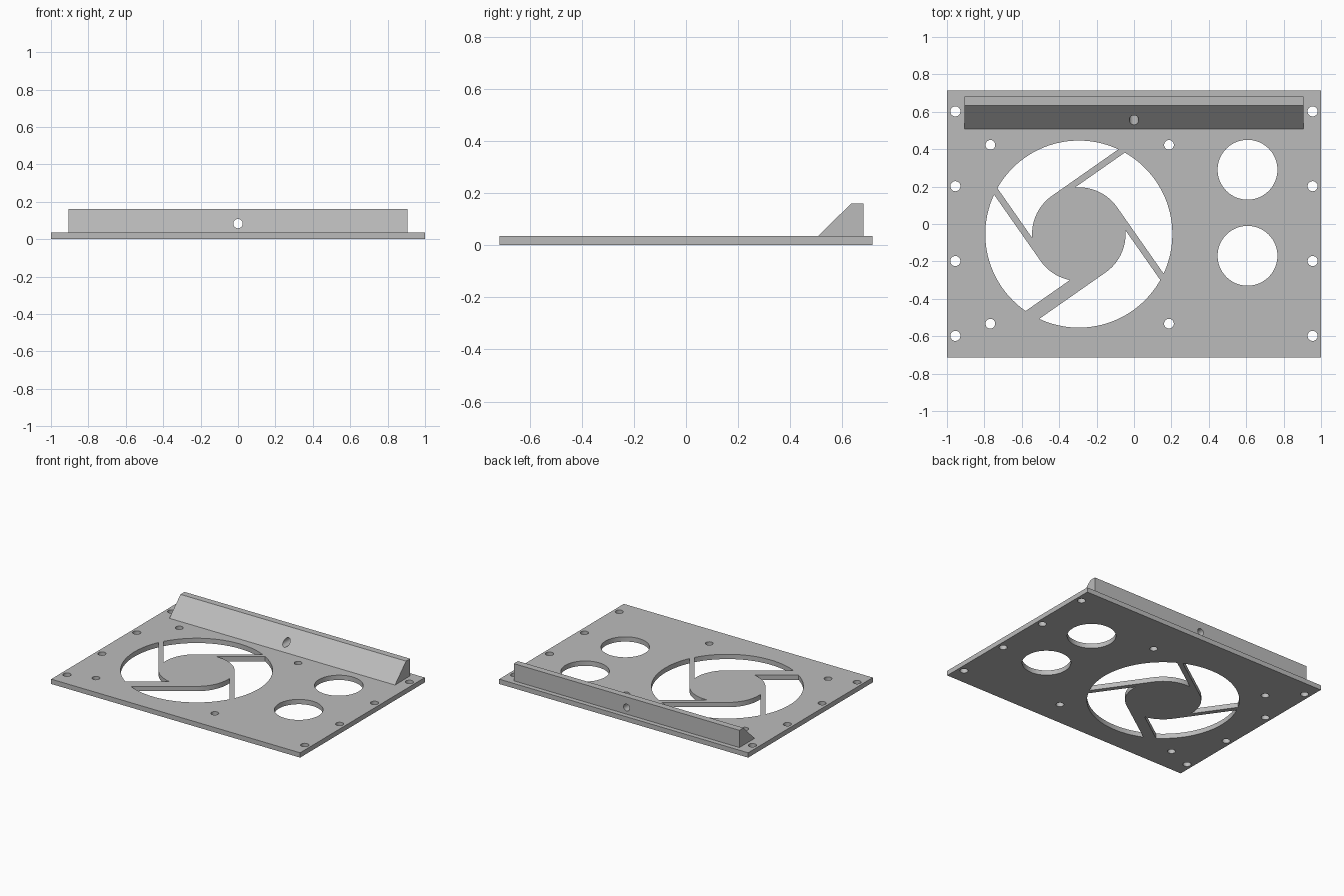
import bpy, bmesh, math
from mathutils import Vector

if "Cube" in bpy.data.objects:
    bpy.data.objects.remove(bpy.data.objects["Cube"])

grey = bpy.data.materials.new("plain grey")
grey.diffuse_color = (0.5, 0.5, 0.5, 1)
grey.use_nodes = True
grey.node_tree.nodes["Principled BSDF"].inputs["Base Color"].default_value = grey.diffuse_color

THICK = 0.035
FAN = Vector((-0.295, -0.054))
R_OUT, R_HUB = 0.5, 0.25


def circle(cx, cy, r, n):
    return [(cx + r * math.cos(2 * math.pi * i / n), cy + r * math.sin(2 * math.pi * i / n))
            for i in range(n)]


def arc(r, a, b, n):
    return [(FAN.x + r * math.cos(a + (b - a) * i / n), FAN.y + r * math.sin(a + (b - a) * i / n))
            for i in range(n + 1)]


def fan_window(a, width_next):
    """Opening from the tangent edge of the spoke at angle a, clockwise to a-90's far edge.
    a is the angle where the spoke's outer edge touches the hub; spokes run clockwise."""
    # tangent edge of this spoke: hub point at angle a, then out to the rim
    out_a = a - math.acos(R_HUB / R_OUT)
    # inner edge of the following spoke, set in from its tangent edge by its width
    b = a + math.pi / 2
    d = R_HUB - width_next
    in_b = b - math.acos(d / R_HUB)
    out_b = b - math.acos(d / R_OUT)
    return arc(R_OUT, out_a, out_b, 40) + arc(R_HUB, in_b, a, 20)


# Base plate: outline with all openings, extruded
outlines = [[(-1, -0.715), (1, -0.715), (1, 0.715), (-1, 0.715)]]
# spoke widths in counter-clockwise order starting from the right spoke
widths = [0.034, 0.034, 0.034, 0.076]
for k in range(4):
    outlines.append(fan_window(math.radians(35 + 90 * k), widths[(k + 1) % 4]))
for x in (-0.955, 0.955):                       # edge mounting holes
    for y in (-0.598, -0.198, 0.202, 0.602):
        outlines.append(circle(x, y, 0.027, 32))
for x in (-0.768, 0.187):                       # fan screw holes
    for y in (-0.533, 0.423):
        outlines.append(circle(x, y, 0.026, 32))
for y in (-0.17, 0.29):                         # large round openings
    outlines.append(circle(0.607, y, 0.16, 64))

curve = bpy.data.curves.new("plate_outline", 'CURVE')
curve.dimensions = '2D'
curve.fill_mode = 'BOTH'
curve.extrude = THICK / 2
for pts in outlines:
    s = curve.splines.new('POLY')
    s.points.add(len(pts) - 1)
    for p, (x, y) in zip(s.points, pts):
        p.co = (x, y, 0, 1)
    s.use_cyclic_u = True
plate = bpy.data.objects.new("base_plate", curve)
plate.location.z = THICK / 2
bpy.context.collection.objects.link(plate)
bpy.context.view_layer.objects.active = plate
plate.select_set(True)
bpy.ops.object.convert(target='MESH')
plate = bpy.context.object
bm = bmesh.new()
bm.from_mesh(plate.data)
bmesh.ops.remove_doubles(bm, verts=bm.verts, dist=1e-5)
bmesh.ops.recalc_face_normals(bm, faces=bm.faces)
bm.to_mesh(plate.data)
bm.free()
plate.data.materials.clear()
plate.data.materials.append(grey)
bpy.ops.object.shade_smooth_by_angle(angle=math.radians(30))

# Rear rail: wedge profile swept along x
profile = [(0.507, THICK), (0.681, THICK), (0.681, 0.16), (0.634, 0.16)]
bm = bmesh.new()
face = bm.faces.new([bm.verts.new((-0.906, y, z)) for y, z in profile])
ext = bmesh.ops.extrude_face_region(bm, geom=[face])
bmesh.ops.translate(bm, vec=(1.812, 0, 0),
                    verts=[v for v in ext["geom"] if isinstance(v, bmesh.types.BMVert)])
bmesh.ops.recalc_face_normals(bm, faces=bm.faces)
mesh = bpy.data.meshes.new("rear_rail")
bm.to_mesh(mesh)
bm.free()
rail = bpy.data.objects.new("rear_rail", mesh)
bpy.context.collection.objects.link(rail)
mesh.materials.append(grey)

# Hole through the rail
bpy.ops.mesh.primitive_cylinder_add(vertices=32, radius=0.025, depth=0.6,
                                    location=(0, 0.6, 0.083), rotation=(math.pi / 2, 0, 0))
cutter = bpy.context.object
cutter.name = "rail_hole_cutter"
cutter.data.materials.append(grey)
cutter.hide_render = True
cut = rail.modifiers.new("hole", 'BOOLEAN')
cut.operation = 'DIFFERENCE'
cut.solver = 'EXACT'
cut.object = cutter
bpy.ops.object.select_all(action='DESELECT')
rail.select_set(True)
bpy.context.view_layer.objects.active = rail
bpy.ops.object.modifier_apply(modifier="hole")
bpy.data.objects.remove(cutter)
bpy.ops.object.shade_smooth_by_angle(angle=math.radians(30))
